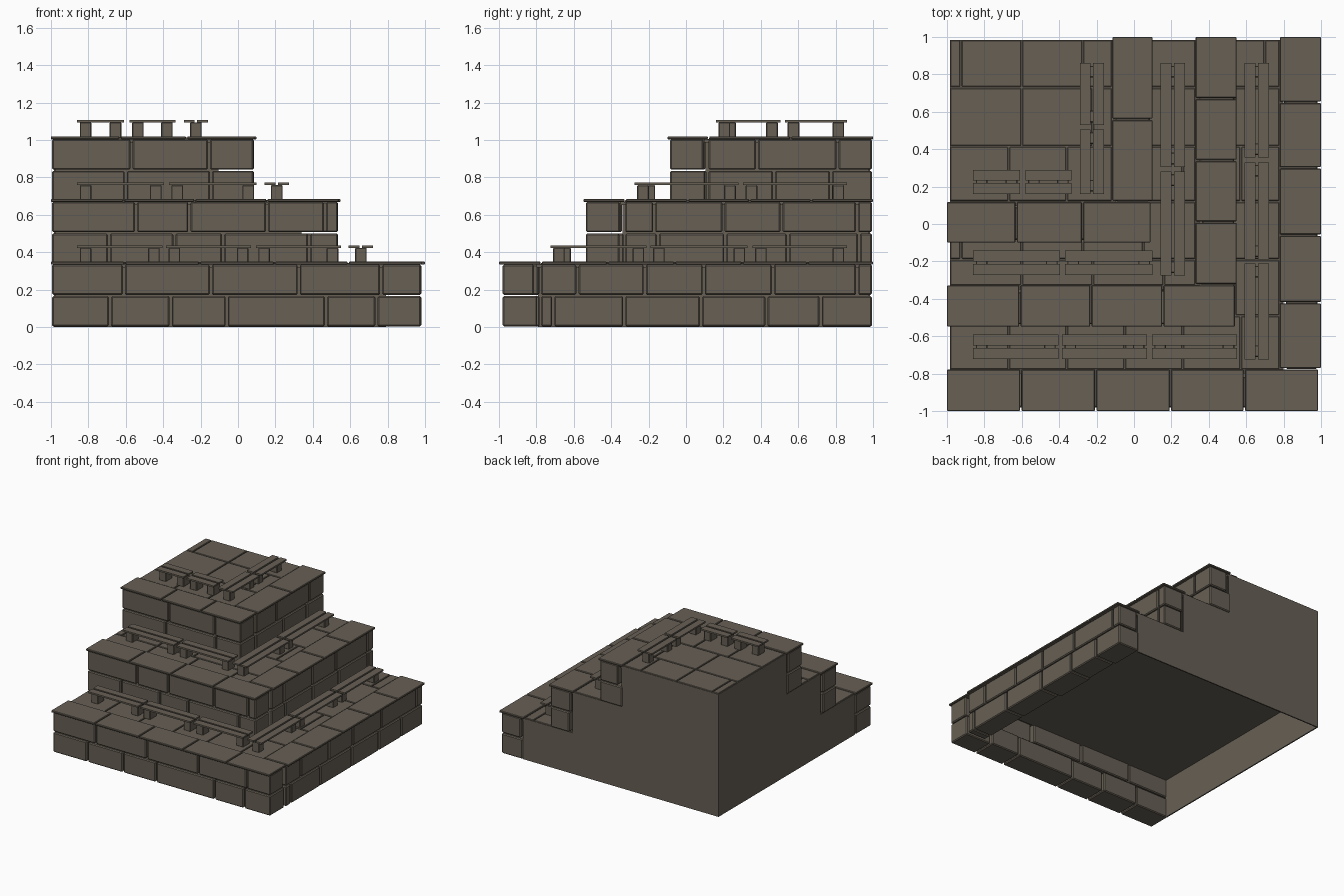
import bpy, bmesh, random

if "Cube" in bpy.data.objects:
    bpy.data.objects.remove(bpy.data.objects["Cube"])

random.seed(4)
stone = bpy.data.materials.new("grey_brown_stone")
stone.diffuse_color = (0.135, 0.116, 0.090, 1)
stone.use_nodes = True
stone.node_tree.nodes["Principled BSDF"].inputs["Base Color"].default_value = stone.diffuse_color


def build(name, boxes, bevel=0.0):
    """One object made of axis-aligned boxes (x0, x1, y0, y1, z0, z1)."""
    bm = bmesh.new()
    for x0, x1, y0, y1, z0, z1 in boxes:
        geo = bmesh.ops.create_cube(bm, size=1)
        for v in geo["verts"]:
            v.co = (x1 if v.co.x > 0 else x0,
                    y1 if v.co.y > 0 else y0,
                    z1 if v.co.z > 0 else z0)
    mesh = bpy.data.meshes.new(name)
    bm.to_mesh(mesh)
    bm.free()
    mesh.materials.append(stone)
    ob = bpy.data.objects.new(name, mesh)
    bpy.context.collection.objects.link(ob)
    if bevel:
        mod = ob.modifiers.new("worn_edges", "BEVEL")
        mod.width = bevel
        mod.segments = 1
    return ob


def run(joints, gap):
    """Intervals between neighbouring joints, less a small gap."""
    return [(a + gap / 2, b - gap / 2) for a, b in zip(joints, joints[1:])]


# Each tier: outer face, joint positions of bricks and caps, bench spans
tiers = [
    dict(face=0.98, inner=0.78, next=0.535,
         front=[[-.685, -.36, -.06, .47, .74], [-.61, -.145, .325, .765]],
         side=[[-.71, -.33, .08, .43, .72], [-.58, -.22, .095, .465, .915]],
         cap_front=[-.605, -.205, .195, .59], cap_side=[-.42, -.06, .3, .65],
         bench_mid=0.657,
         bench_x=[(-.86, -.405), (-.385, .07), (.095, .55)],
         bench_y=[(.355, .86), (-.19, .33), (-.725, -.21)]),
    dict(face=0.535, inner=0.33, next=0.085,
         front=[[-.69, -.34, -.08, .38], [-.545, -.26, .155, .465]],
         side=[[-.15, .21, .545, .925], [-.17, .2, .51, .915]],
         cap_front=[-.61, -.23, .155], cap_side=[.01, .34, .67],
         bench_mid=0.207,
         bench_x=[(-.86, -.395), (-.37, .10)],
         bench_y=[(.305, .86), (-.275, .28)]),
    dict(face=0.085, inner=-0.115, next=None,
         front=[[-.6, -.145], [-.57, -.155]],
         side=[[.47, .775], [.38, .81]],
         cap_front=[-.63, -.275], cap_side=[.56],
         bench_mid=-0.225,
         bench_x=[(-.86, -.61), (-.58, -.335)],
         bench_y=[(.53, .86), (.16, .505)]),
]

for n, t in enumerate(tiers):
    label = ("lower", "middle", "upper")[n]
    base = 0.335 * n
    f, i = t["face"], t["inner"]

    # Two courses of bricks along the front (-y) and right (+x) sides
    bricks = []
    for row in range(2):
        z0 = base + (0.003 if row == 0 else 0.172)
        z1 = z0 + 0.162
        for a, b in run([-1] + t["front"][row] + [f + .004], 0.012):
            bricks.append((a, b, -f, -i - random.uniform(0, .04), z0, z1))
        for a, b in run([-i] + t["side"][row] + [1.0], 0.012):
            bricks.append((i + random.uniform(0, .04), f, a, b, z0, z1))
    build(label + "_bricks", bricks, 0.007)

    # Thin overhanging capstones
    z0, z1 = base + 0.334, base + 0.35
    o = f + (0.02 if n == 0 else 0.014)
    caps = [(a, b, -o, -i + .002, z0, z1)
            for a, b in run([-1.004] + t["cap_front"] + [f + .008], 0.008)]
    caps += [(i, o, a, b, z0, z1)
             for a, b in run([-i + .006] + t["cap_side"] + [1.004], 0.008)]
    build(label + "_capstones", caps, 0.004)

    # Floor slab, closing the tier inside the brick border
    build(label + "_floor_slab", [(-.985, i + .02, -i - .02, .985, base + .318, base + .334)])

    # Floor paving in running bond
    tiles = []
    rows = [.985, .73, .415, .12, -.19, -.49, -.79]
    for r, (top, low) in enumerate(zip(rows, rows[1:])):
        low = max(low, -i)
        if top - low < 0.03:
            continue
        start = (-.925, -.6, -.67)[r % 3]
        xs = [-.985]
        while start < i - 0.05:
            xs.append(start)
            start += (.325, .38, .31)[r % 3]
        xs.append(i)
        for a, b in run(xs, 0.008):
            tiles.append((a, b, low + .004, top - .004, base + .33, base + .343))
    build(label + "_floor_tiles", tiles, 0.003)

    # Plain flat panels closing the back (+y) and left (-x) sides
    build(label + "_back_panel", [(-.985, i + .01, .975, .985, base, base + .336)])
    build(label + "_left_panel", [(-.985, -.975, -i - .01, .985, base, base + .336)])

    # Benches: two planks on two stub legs
    planks, legs = [], []
    m = t["bench_mid"]
    zf, zp = base + 0.34, base + 0.416 + 0.008
    for a, b in t["bench_x"]:
        for d in (-.036, .036):
            planks.append((a, b, -m + d - .029, -m + d + .029, zp, zp + .013))
        for c in (a + .045, b - .045):
            legs.append((c - .031, c + .031, -m - .042, -m + .042, zf, zp))
    for a, b in t["bench_y"]:
        for d in (-.036, .036):
            planks.append((m + d - .029, m + d + .029, a, b, zp, zp + .013))
        for c in (a + .045, b - .045):
            legs.append((m - .031, m + .031, c - .031, c + .031, zf, zp))
    build(label + "_bench_planks", planks)
    build(label + "_bench_legs", legs, 0.004)
